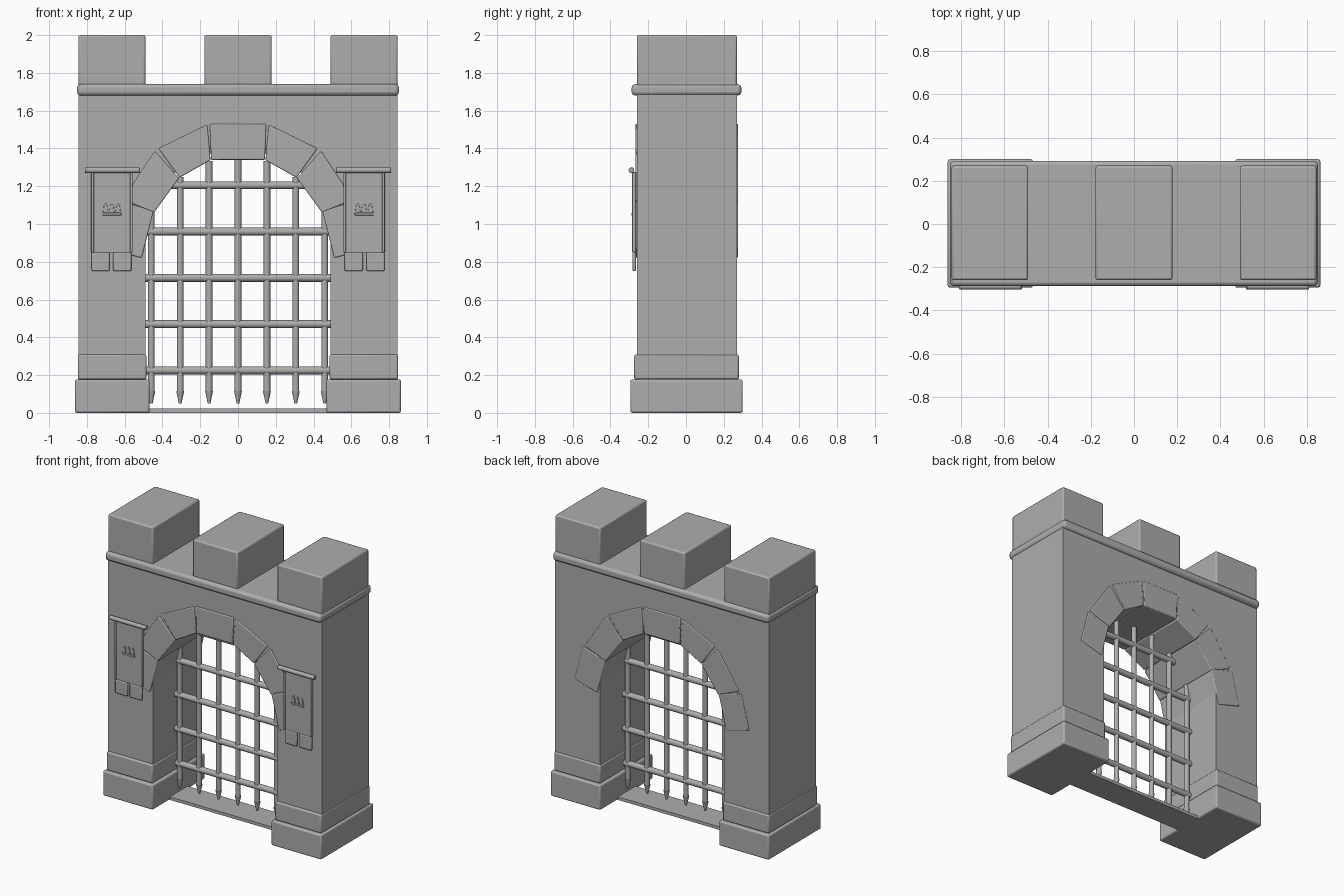
import bpy, bmesh, math
from mathutils import Matrix

if "Cube" in bpy.data.objects:
    bpy.data.objects.remove(bpy.data.objects["Cube"], do_unlink=True)

stone = bpy.data.materials.new("grey_stone")
stone.use_nodes = True
GREY = (0.42, 0.42, 0.42, 1)
stone.diffuse_color = GREY
stone.node_tree.nodes["Principled BSDF"].inputs["Base Color"].default_value = GREY


def finish(name, bm, bevel=0.0):
    """Turn a bmesh into a shaded, optionally bevelled object."""
    bmesh.ops.recalc_face_normals(bm, faces=bm.faces)
    mesh = bpy.data.meshes.new(name)
    bm.to_mesh(mesh)
    bm.free()
    mesh.materials.append(stone)
    obj = bpy.data.objects.new(name, mesh)
    bpy.context.collection.objects.link(obj)
    if bevel:
        mod = obj.modifiers.new("soft_edges", 'BEVEL')
        mod.width, mod.segments = bevel, 2
    bpy.ops.object.select_all(action='DESELECT')
    obj.select_set(True)
    bpy.context.view_layer.objects.active = obj
    bpy.ops.object.shade_smooth_by_angle(angle=math.radians(35))
    return obj


def box(name, x, y, z, bevel=0.0):
    """Box from (min, max) pairs."""
    bm = bmesh.new()
    bmesh.ops.create_cube(bm, size=1)
    for v in bm.verts:
        v.co = [(lo + hi) / 2 + c * (hi - lo) for c, (lo, hi) in zip(v.co, (x, y, z))]
    return finish(name, bm, bevel)


def slab(name, outline, y0, y1, bevel=0.0):
    """Extrude an x-z outline from y0 to y1."""
    bm = bmesh.new()
    face = bm.faces.new([bm.verts.new((x, y0, z)) for x, z in outline])
    moved = bmesh.ops.extrude_face_region(bm, geom=[face])["geom"]
    bmesh.ops.translate(bm, vec=(0, y1 - y0, 0),
                        verts=[g for g in moved if isinstance(g, bmesh.types.BMVert)])
    return finish(name, bm, bevel)


def rod(name, centre, length, r0, r1, axis='Z', bevel=0.0):
    bm = bmesh.new()
    bmesh.ops.create_cone(bm, cap_ends=True, segments=16, radius1=r0, radius2=r1, depth=length)
    if axis == 'X':
        bmesh.ops.rotate(bm, verts=bm.verts, matrix=Matrix.Rotation(math.pi / 2, 3, 'Y'))
    bmesh.ops.translate(bm, verts=bm.verts, vec=centre)
    return finish(name, bm, bevel)


def span(side, a, b):
    return tuple(sorted((side * a, side * b)))


# Wall with arched opening
half = [(0.845, 1.7), (0.845, 0.1), (0.49, 0.1), (0.49, 0.9),
        (0.47, 1.1), (0.335, 1.27), (0.15, 1.37)]
slab("gate_wall", half + [(-x, z) for x, z in reversed(half)], -0.26, 0.27)

# Cornice, battlements and threshold
box("cornice", (-0.852, 0.852), (-0.288, 0.293), (1.68, 1.74), 0.018)
for name, x0, x1 in (("right", -0.845, -0.49), ("middle", -0.178, 0.178), ("left", 0.49, 0.845)):
    box(name + "_merlon", (x0, x1), (-0.26, 0.27), (1.72, 2.0), 0.01)
box("threshold", (-0.48, 0.48), (-0.1, 0.1), (0, 0.022))

# Arch stones, each as lower inner, upper inner, upper outer, lower outer
arch = {
    "upper": [(0.31, 1.245), (0.145, 1.338), (0.163, 1.525), (0.42, 1.40)],
    "middle": [(0.445, 1.06), (0.312, 1.243), (0.44, 1.385), (0.61, 1.13)],
    "lower": [(0.51, 0.82), (0.447, 1.07), (0.625, 1.12), (0.69, 0.87)],
}
slab("keystone", [(-0.143, 1.34), (0.143, 1.34), (0.148, 1.53), (-0.148, 1.53)], -0.268, 0.276, 0.006)

for side, label in ((1, "left"), (-1, "right")):
    for part, pts in arch.items():
        slab(f"{label}_{part}_arch_stone", [(side * x, z) for x, z in pts], -0.267, 0.275, 0.006)

    # Stepped plinth
    box(label + "_plinth_base", span(side, 0.468, 0.863), (-0.295, 0.3), (0, 0.177), 0.01)
    box(label + "_plinth_step", span(side, 0.484, 0.848), (-0.275, 0.28), (0.177, 0.31), 0.01)

    # Hanging banner with two tails
    rod(label + "_banner_pole", (side * 0.665, -0.289, 1.285), 0.29, 0.015, 0.015, 'X', 0.004)
    box(label + "_banner_cloth", span(side, 0.56, 0.775), (-0.28, -0.262), (0.85, 1.275))
    for edge in (0.565, 0.77):
        box(label + "_banner_hem", span(side, edge - 0.007, edge + 0.007), (-0.286, -0.265), (0.85, 1.275), 0.003)
    for tail in (0.613, 0.728):
        box(label + "_banner_tail", span(side, tail - 0.048, tail + 0.048), (-0.283, -0.265), (0.75, 0.85), 0.007)

    # Raised crown ornament
    cx = side * 0.668
    box(label + "_crown_band", (cx - 0.05, cx + 0.05), (-0.288, -0.275), (1.045, 1.06), 0.003)
    for dx in (-0.033, 0, 0.033):
        slab(label + "_crown_point", [(cx + dx - 0.014, 1.06), (cx + dx + 0.014, 1.06),
                                      (cx + dx + 0.009, 1.098), (cx + dx, 1.11), (cx + dx - 0.009, 1.098)],
             -0.287, -0.275, 0.002)

# Portcullis uprights with pointed feet
for i in range(-3, 4):
    x = i * 0.153
    top = 1.36 - 0.25 * (abs(i) / 3) ** 2
    rod("upright_bar", (x, 0, (0.11 + top) / 2), top - 0.11, 0.018, 0.018)
    rod("bar_spike", (x, 0, 0.083), 0.065, 0.007, 0.021)

# Portcullis crossbars
for i in range(5):
    z = 0.225 + i * 0.245
    reach = 0.492 if i < 4 else 0.38
    rod("cross_bar", (0, 0, z), 2 * reach, 0.021, 0.021, 'X', 0.004)
